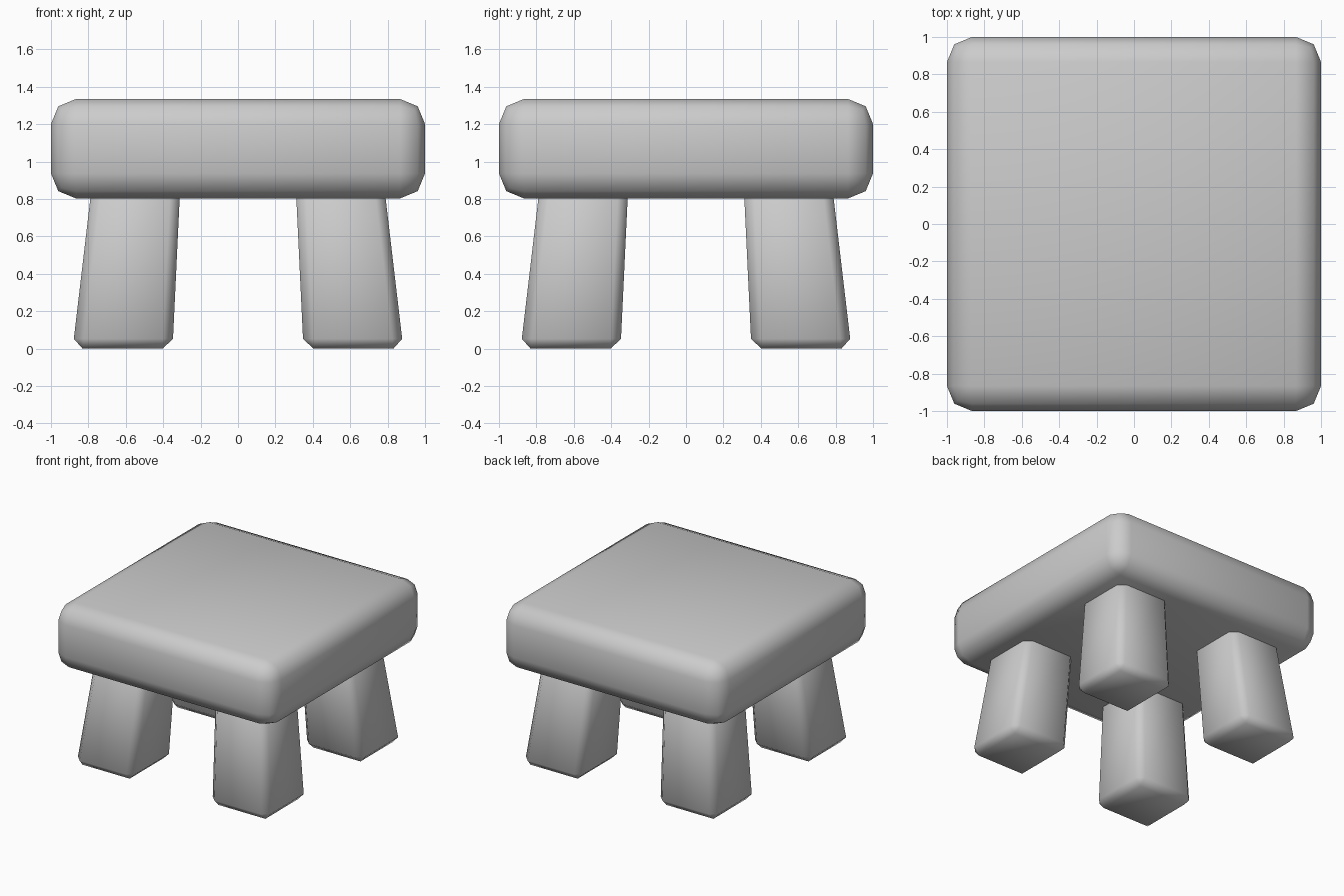
import bpy, bmesh

if "Cube" in bpy.data.objects:
    bpy.data.objects.remove(bpy.data.objects["Cube"])


def tapered_block(name, bottom, top, bevel, segments):
    """Block between two rectangles (x0, x1, y0, y1, z), with rounded edges."""
    bm = bmesh.new()
    rings = []
    for x0, x1, y0, y1, z in (bottom, top):
        corners = ((x0, y0), (x1, y0), (x1, y1), (x0, y1))
        rings.append([bm.verts.new((x, y, z)) for x, y in corners])
    low, high = rings
    bm.faces.new(low[::-1])
    bm.faces.new(high)
    for i in range(4):
        j = (i + 1) % 4
        bm.faces.new((low[i], low[j], high[j], high[i]))
    bmesh.ops.bevel(bm, geom=bm.edges[:], offset=bevel, segments=segments,
                    profile=0.5, affect='EDGES', clamp_overlap=True)
    bmesh.ops.recalc_face_normals(bm, faces=bm.faces[:])
    for f in bm.faces:
        f.smooth = True
    mesh = bpy.data.meshes.new(name)
    bm.to_mesh(mesh)
    bm.free()
    obj = bpy.data.objects.new(name, mesh)
    bpy.context.collection.objects.link(obj)
    return obj


# Thick rounded seat
tapered_block("seat", (-1, 1, -1, 1, 0.803), (-1, 1, -1, 1, 1.335), 0.134, 2)

# Four splayed legs, narrower where they enter the seat
for side, sx in (("left", -1), ("right", 1)):
    for end, sy in (("front", -1), ("back", 1)):
        def rect(inner, outer, z):
            xs = sorted((sx * inner, sx * outer))
            ys = sorted((sy * inner, sy * outer))
            return (*xs, *ys, z)
        tapered_block(f"{end}_{side}_leg", rect(0.35, 0.884, 0.0),
                      rect(0.305, 0.772, 0.95), 0.053, 1)
